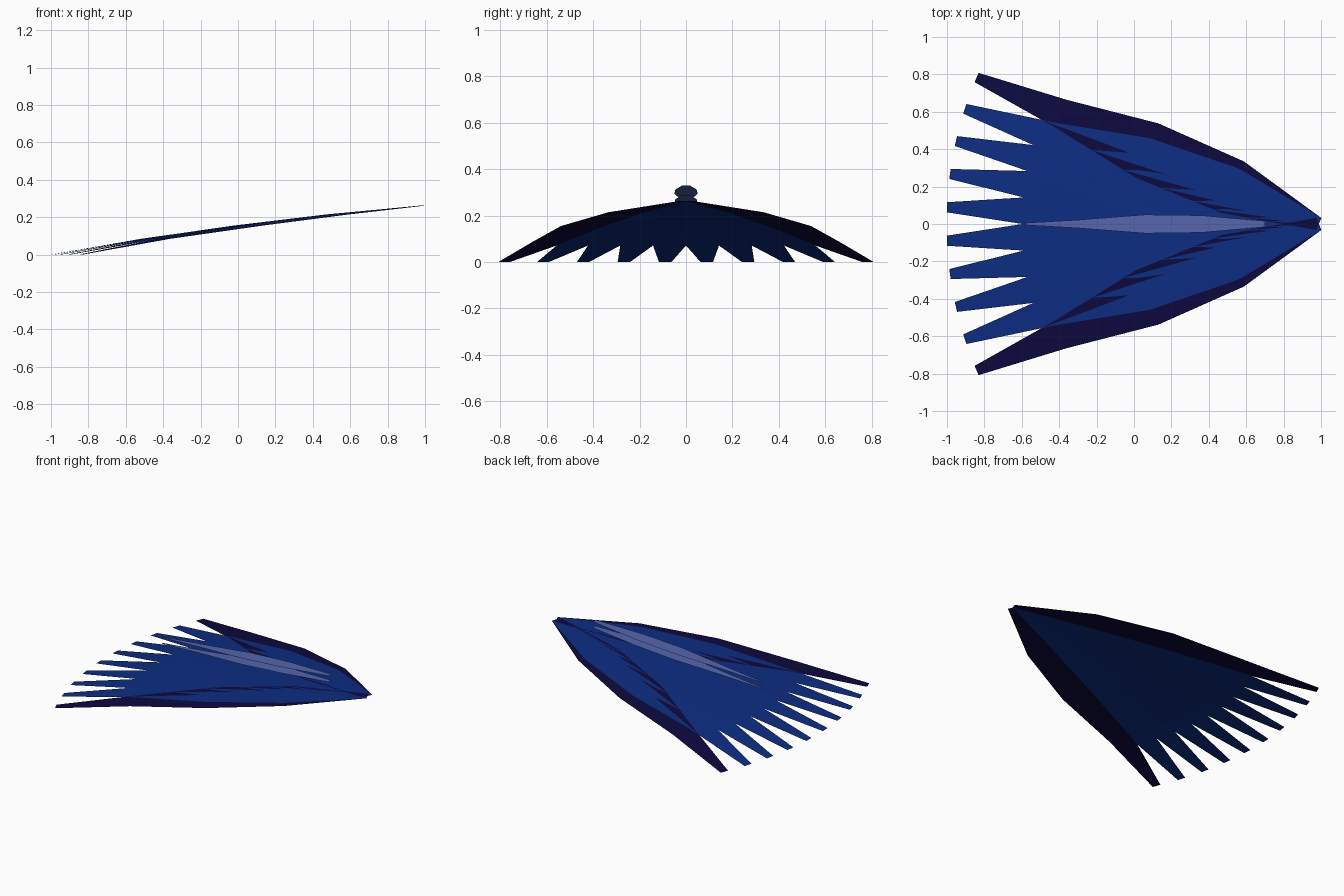
import bpy, math

if "Cube" in bpy.data.objects:
    bpy.data.objects.remove(bpy.data.objects["Cube"])


def material(name, rgb):
    m = bpy.data.materials.new(name)
    m.diffuse_color = (*rgb, 1)
    m.use_nodes = True
    m.node_tree.nodes["Principled BSDF"].inputs["Base Color"].default_value = m.diffuse_color
    return m


blue = material("feather blue", (0.004, 0.026, 0.223))
navy = material("dark navy", (0.0037, 0.003, 0.048))
pale = material("pale slate blue", (0.091, 0.13, 0.423))


def strip(name, stations, mat, pivot=(0, 0), angle=0.0):
    """Flat vane: stations are (distance towards -x, half width, height)."""
    c, s = math.cos(angle), math.sin(angle)
    verts = []
    for d, w, z in stations:
        for side in (1, -1):
            verts.append((pivot[0] - d * c + side * w * s,
                          pivot[1] + d * s + side * w * c, z))
    faces = [(2 * i, 2 * i + 2, 2 * i + 3, 2 * i + 1)
             for i in range(len(stations) - 1)]
    mesh = bpy.data.meshes.new(name)
    mesh.from_pydata(verts, [], faces)
    mesh.materials.append(mat)
    ob = bpy.data.objects.new(name, mesh)
    bpy.context.collection.objects.link(ob)
    return ob


# Fan of ten drooping feathers sharing one outline, outermost pair darker
FEATHER = [(0, 0.035, 0.262), (0.5, 0.15, 0.214), (1.0, 0.157, 0.155),
           (1.5, 0.08, 0.085), (1.99, 0.027, 0.0)]
STEP = math.radians(5.15)
for i in range(10):
    outer = i in (0, 9)
    strip("outer_tail_feather" if outer else "tail_feather", FEATHER,
          navy if outer else blue, (0.988, 0), (i - 4.5) * STEP)

# Two slender pale plumes stacked above the middle of the fan
PLUME = [(-0.7, 0.016, 0.33), (-0.36, 0.046, 0.312), (-0.06, 0.05, 0.294),
         (0.3, 0.022, 0.269), (0.58, 0.006, 0.249)]
for name, drop in (("upper_plume", 0.0), ("lower_plume", 0.042)):
    strip(name, [(d, w, z - drop) for d, w, z in PLUME], pale)
